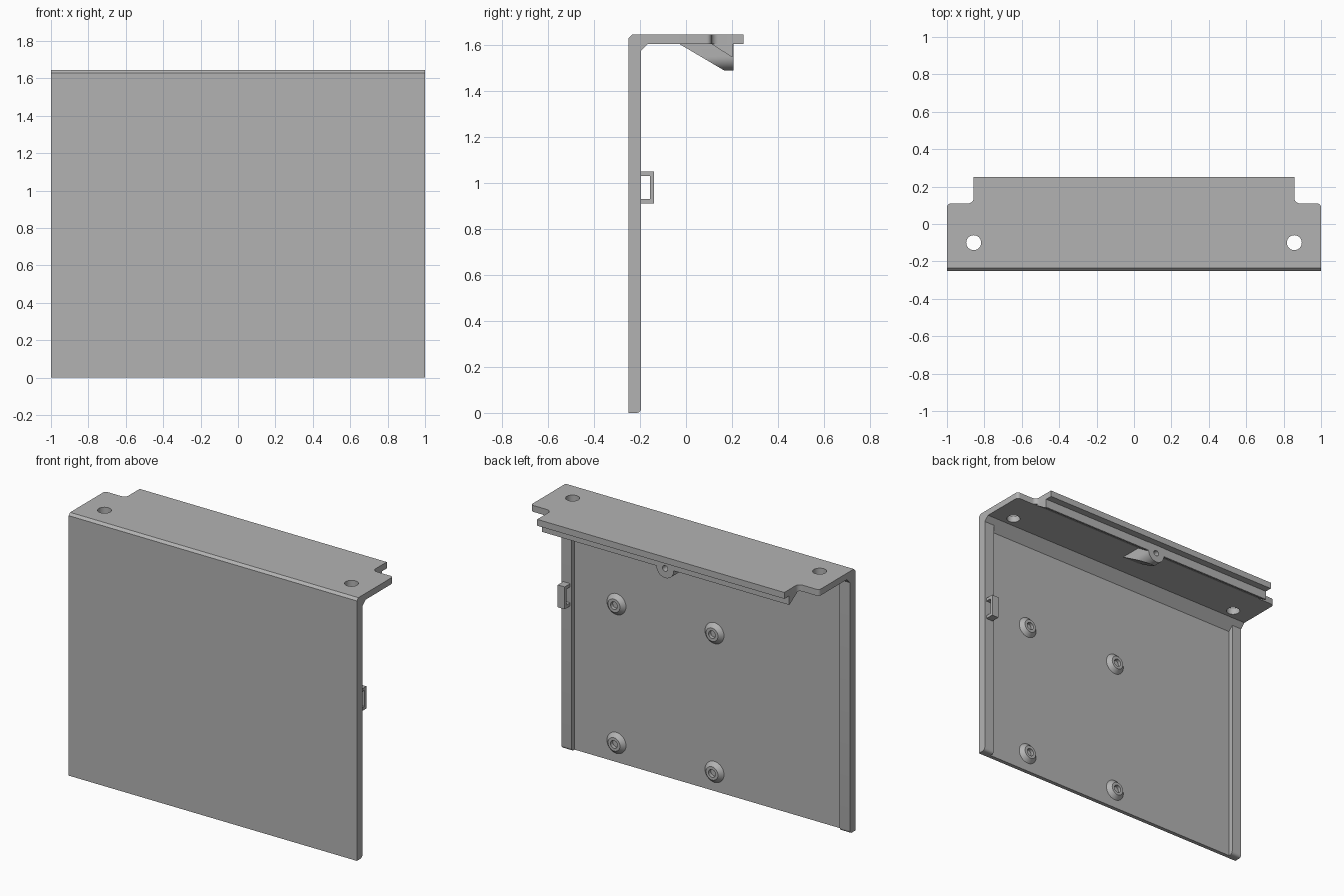
import bpy, bmesh, math
from mathutils import Vector, Matrix

if "Cube" in bpy.data.objects:
    bpy.data.objects.remove(bpy.data.objects["Cube"], do_unlink=True)

grey = bpy.data.materials.new("plain grey")
grey.use_nodes = True
grey.diffuse_color = (0.45, 0.45, 0.45, 1)
grey.node_tree.nodes["Principled BSDF"].inputs["Base Color"].default_value = (0.45, 0.45, 0.45, 1)


def finish(bm, name):
    bmesh.ops.recalc_face_normals(bm, faces=bm.faces[:])
    mesh = bpy.data.meshes.new(name)
    bm.to_mesh(mesh)
    bm.free()
    mesh.materials.append(grey)
    obj = bpy.data.objects.new(name, mesh)
    bpy.context.collection.objects.link(obj)
    return obj


def activate(obj):
    bpy.ops.object.select_all(action='DESELECT')
    obj.select_set(True)
    bpy.context.view_layer.objects.active = obj


def smooth(obj):
    activate(obj)
    bpy.ops.object.shade_smooth_by_angle(angle=math.radians(30))


def prism(points, axis, lo, hi):
    """Extrude a 2D outline along an axis; the outline uses the other two axes in order."""
    bm = bmesh.new()

    def place(p, d):
        c = list(p)
        c.insert(axis, d)
        return c
    face = bm.faces.new([bm.verts.new(place(p, lo)) for p in points])
    ext = bmesh.ops.extrude_face_region(bm, geom=[face])
    move = Vector(place((0, 0), hi - lo))
    bmesh.ops.translate(bm, verts=[g for g in ext["geom"] if isinstance(g, bmesh.types.BMVert)], vec=move)
    return bm


def arc(cx, cz, r, start, end, n=8):
    steps = [math.radians(start + (end - start) * i / n) for i in range(n + 1)]
    return [(cx + r * math.cos(a), cz + r * math.sin(a)) for a in steps]


def cut(obj, outline, axis, lo, hi):
    cutter = finish(prism(outline, axis, lo, hi), "cutter")
    cutter.hide_render = True
    mod = obj.modifiers.new("hole", 'BOOLEAN')
    mod.operation, mod.solver, mod.object = 'DIFFERENCE', 'EXACT', cutter
    activate(obj)
    bpy.ops.object.modifier_apply(modifier=mod.name)
    bpy.data.objects.remove(cutter, do_unlink=True)


FRONT, PANEL, RAIL = -0.25, -0.225, -0.195
UNDER, TOP = 1.605, 1.645

# Front panel with the bevelled top edge and the inside corner chamfer
finish(prism([(FRONT, 0), (FRONT, 1.63), (-0.235, TOP), (-0.165, TOP), (-0.165, UNDER),
              (PANEL, 1.545), (PANEL, 0)], 0, -1, 1), "front_panel")

# Side rails on the back of the panel
rail = [(PANEL, 0)] + arc(RAIL - 0.02, 0.02, 0.02, -90, 0, 5) + [(RAIL, 1.575), (PANEL, 1.545)]
for side, lo in (("right", -1), ("left", 0.93)):
    smooth(finish(prism(rail, 0, lo, lo + 0.07), side + "_rail"))

# Top plate with notched rear corners and two holes
half = ([(1, -0.165)] + arc(0.98, 0.09, 0.02, 0, 90, 5)
        + arc(0.887, 0.14, 0.03, 270, 180, 6) + [(0.857, 0.25)])
outline = half + [(-x, y) for x, y in reversed(half)]
plate = finish(prism(outline, 2, UNDER, TOP), "top_plate")
for x in (-0.857, 0.857):
    cut(plate, arc(x, -0.1, 0.04, 0, 348.75, 31), 2, 1.5, 1.75)
smooth(plate)

# Wedge-shaped lip under the rear of the top plate
lip = finish(prism([(0.11, UNDER), (0.195, 1.55), (0.205, 1.55), (0.205, UNDER)],
                   0, -0.857, 0.857), "rear_lip")

# Rounded centre tab, sliced on a slope
bm = prism([(0.06, UNDER)] + arc(0, 1.55, 0.06, 0, -180, 20) + [(-0.06, UNDER)], 1, -0.04, 0.207)
bmesh.ops.bisect_plane(bm, geom=bm.verts[:] + bm.edges[:] + bm.faces[:],
                       plane_co=(0, -0.03, UNDER), plane_no=(0, -0.115, -0.195), clear_outer=True)
bmesh.ops.holes_fill(bm, edges=[e for e in bm.edges if e.is_boundary], sides=0)
tab = finish(bm, "centre_tab")
pin_hole = arc(0, 1.55, 0.018, 0, 345, 23)
for part in (lip, tab):
    cut(part, pin_hole, 1, 0.13, 0.3)
smooth(tab)

# Square loop on the left rail
finish(prism([(RAIL, 0.91), (-0.14, 0.91), (-0.14, 1.05), (RAIL, 1.05), (RAIL, 1.03),
              (-0.157, 1.03), (-0.157, 0.93), (RAIL, 0.93)], 0, 0.94, 0.988), "side_loop")

# Four screw bosses, each a turned profile
profile = [(0.066, PANEL), (0.042, -0.2), (0.024, -0.2), (0.024, -0.222), (0, -0.222)]
for height, z in (("upper", 0.99), ("lower", 0.12)):
    for side, x in (("left", 0.64), ("centre", -0.04)):
        bm = bmesh.new()
        verts = [bm.verts.new((r, y, 0)) for r, y in profile]
        edges = [bm.edges.new(pair) for pair in zip(verts, verts[1:])]
        bmesh.ops.spin(bm, geom=verts + edges, cent=(0, 0, 0), axis=(0, 1, 0),
                       angle=math.tau, steps=28)
        bmesh.ops.remove_doubles(bm, verts=bm.verts[:], dist=0.0005)
        bmesh.ops.transform(bm, matrix=Matrix.Translation((x, 0, z)), verts=bm.verts[:])
        smooth(finish(bm, f"{height}_{side}_boss"))
